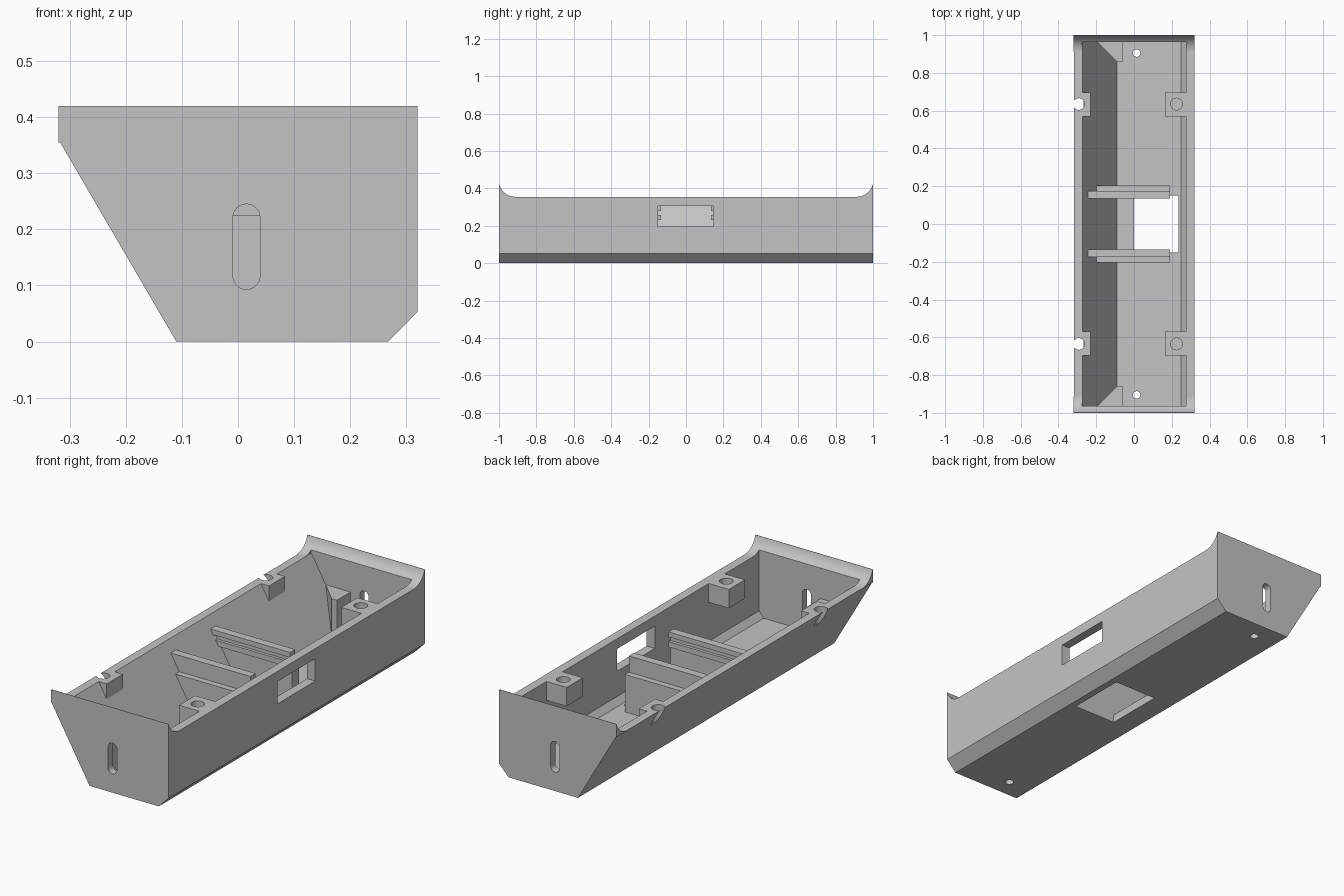
import bpy, bmesh
from math import sin, cos, pi, acos, sqrt, radians

cube = bpy.data.objects.get("Cube")
if cube:
    bpy.data.objects.remove(cube, do_unlink=True)

# Single grey plastic
grey = bpy.data.materials.new("light_grey_plastic")
grey.use_nodes = True
colour = (0.55, 0.55, 0.55, 1)
grey.diffuse_color = colour
grey.node_tree.nodes["Principled BSDF"].inputs["Base Color"].default_value = colour

PLACE = {"x": lambda a, b, t: (t, a, b),
         "y": lambda a, b, t: (a, t, b),
         "z": lambda a, b, t: (a, b, t)}


def finish(name, bm):
    bmesh.ops.recalc_face_normals(bm, faces=bm.faces[:])
    mesh = bpy.data.meshes.new(name)
    bm.to_mesh(mesh)
    bm.free()
    mesh.materials.append(grey)
    mesh.shade_smooth()
    mesh.set_sharp_from_angle(angle=radians(30))
    bpy.context.collection.objects.link(bpy.data.objects.new(name, mesh))


def panel(name, axis, lo, hi, outline, *holes):
    """Extrude an outline, with optional holes, along an axis."""
    bm = bmesh.new()
    rims = ([], [])
    for loop in (outline, *holes):
        rings = [[bm.verts.new(PLACE[axis](a, b, t)) for a, b in loop] for t in (lo, hi)]
        for i in range(len(loop)):
            low, high = rings
            bm.faces.new((low[i - 1], low[i], high[i], high[i - 1]))
        for ring, rim in zip(rings, rims):
            if holes:
                rim.extend(bm.edges.get((ring[i - 1], ring[i])) for i in range(len(ring)))
            else:
                bm.faces.new(ring)
    if holes:
        for rim in rims:
            bmesh.ops.triangle_fill(bm, edges=rim, use_beauty=True)
    finish(name, bm)


def loft(name, sections):
    """Skin a row of matching cross-sections."""
    bm = bmesh.new()
    rings = [[bm.verts.new(p) for p in section] for section in sections]
    for low, high in zip(rings, rings[1:]):
        for i in range(len(low)):
            bm.faces.new((low[i - 1], low[i], high[i], high[i - 1]))
    bm.faces.new(rings[0])
    bm.faces.new(rings[-1])
    bmesh.ops.remove_doubles(bm, verts=bm.verts[:], dist=1e-5)
    finish(name, bm)


def hull(name, points):
    bm = bmesh.new()
    bmesh.ops.convex_hull(bm, input=[bm.verts.new(p) for p in points])
    finish(name, bm)


def arc(cx, cy, r, start, end, steps):
    return [(cx + r * cos(start + (end - start) * i / steps),
             cy + r * sin(start + (end - start) * i / steps)) for i in range(steps + 1)]


def disc(cx, cy, r):
    return arc(cx, cy, r, 0, 2 * pi, 32)[:-1]


def rect(a0, a1, b0, b1):
    return [(a0, b0), (a1, b0), (a1, b1), (a0, b1)]


# Main levels and the two faces of the sloped side
RIM, FLOOR, LEDGE, END = 0.355, 0.04, 0.27, 0.963
SLOPE = 0.5833


def outer(z):
    return -0.11 - z * SLOPE


def inner(z):
    return -0.09 - (z - FLOOR) * SLOPE


# Floor, lower chamfer and right wall with its window
panel("floor", "z", 0, FLOOR, rect(-0.11, 0.268, -END, END), rect(0, 0.235, -0.15, 0.15),
      disc(0.014, 0.905, 0.02), disc(0.014, -0.905, 0.02))
panel("lower_chamfer", "y", -END, END, [(0.268, 0), (0.32, 0.053), (0.275, 0.07), (0.25, FLOOR)])
panel("right_wall", "x", 0.275, 0.32, rect(-END, END, 0.053, RIM),
      rect(-0.15, 0.145, 0.195, 0.305))

# Sloped left wall, interrupted above the ledge by the screw bosses
panel("sloped_wall", "y", -END, END,
      [(outer(0), 0), (outer(LEDGE), LEDGE), (inner(LEDGE), LEDGE), (inner(FLOOR), FLOOR)])
upper = [(outer(LEDGE), LEDGE), (outer(RIM), RIM), (inner(RIM), RIM), (inner(LEDGE), LEDGE)]
for lo, hi in ((-END, -0.695), (-0.57, 0.57), (0.695, END)):
    panel("sloped_wall_top", "y", lo, hi, upper)

# Curve of the rim where it sweeps up at each end
cy, cz, r = 0.912, 0.445, 0.09
sweep = arc(cy, cz, r, -pi / 2, -pi / 2 + acos((cz - 0.42) / r), 14)
corner = [(1, 0.42), (1, RIM)]
middle = [(END, RIM), (END, cz - sqrt(r * r - (END - cy) ** 2))]
middle += [p for p in sweep if p[0] > END + 0.001] + corner

for s, side in ((-1, "front"), (1, "back")):
    # End wall with a slot, and the raised rim above it
    slot = arc(0.015, 0.221, 0.024, 0, pi, 16) + arc(0.015, 0.117, 0.024, pi, 2 * pi, 16)
    panel(side + "_end_wall", "y", s * END, s,
          [(outer(RIM), RIM), (0.32, RIM), (0.32, 0.053), (0.268, 0), (-0.11, 0)], slot)
    for name, x0, x1, profile in (("left", -0.32, -0.275, sweep + corner),
                                  ("middle", -0.275, 0.275, middle),
                                  ("right", 0.275, 0.32, sweep + corner)):
        panel(f"{side}_rim_{name}", "x", x0, x1, [(s * y, z) for y, z in profile])

    # Right screw boss with a blind hole
    block = rect(0.165, 0.275, s * 0.57, s * 0.695)
    panel(side + "_right_boss", "z", 0.275, RIM, block, disc(0.225, s * 0.635, 0.031))
    panel(side + "_right_boss_base", "z", 0.262, 0.275, block)

    # Left screw boss: the hole breaks out through the sloped wall
    hx, hr = -0.292, 0.031
    widths = [(0.57, 0)]
    widths += [(0.635 + hr * sin(t), hr * cos(t)) for t in (pi * (i / 16 - 0.5) for i in range(17))]
    widths += [(0.695, 0)]
    inside, outside = [], []
    for y, w in widths:
        edge = hx + w
        section = [(edge, RIM), (-0.23, RIM), (-0.23, 0.28), (inner(LEDGE), LEDGE),
                   (max(outer(LEDGE), edge), LEDGE), (edge, max(LEDGE, (-0.11 - edge) / SLOPE))]
        inside.append([(x, s * y, z) for x, z in section])
        edge = max(hx - w, outer(RIM))
        section = [(outer(RIM), RIM), (edge, RIM), (edge, (-0.11 - edge) / SLOPE)]
        outside.append([(x, s * y, z) for x, z in section])
    loft(side + "_left_boss", inside)
    loft(side + "_left_boss_lip", outside)

    # Corner gusset against the slope
    plan = [(-0.09, 0.858), (-0.06, 0.858), (-0.06, END), (-0.09, END)]
    hull(side + "_gusset", [(x, s * y, z) for x, y in plan for z in (FLOOR, 0.22)]
         + [(inner(0.22), s * END, 0.22)])

    # Board support: tall plate, lower step and two rails
    for name, y0, y1, z0, z1 in (("plate", 0.15, 0.175, FLOOR, 0.305),
                                 ("step", 0.175, 0.205, FLOOR, 0.225),
                                 ("upper_rail", 0.135, 0.15, 0.28, 0.305),
                                 ("lower_rail", 0.135, 0.15, 0.23, 0.257)):
        panel(f"{side}_support_{name}", "y", s * y0, s * y1,
              [(inner(z0) - 0.01, z0), (0.19, z0), (0.19, z1), (inner(z1) - 0.01, z1)])
